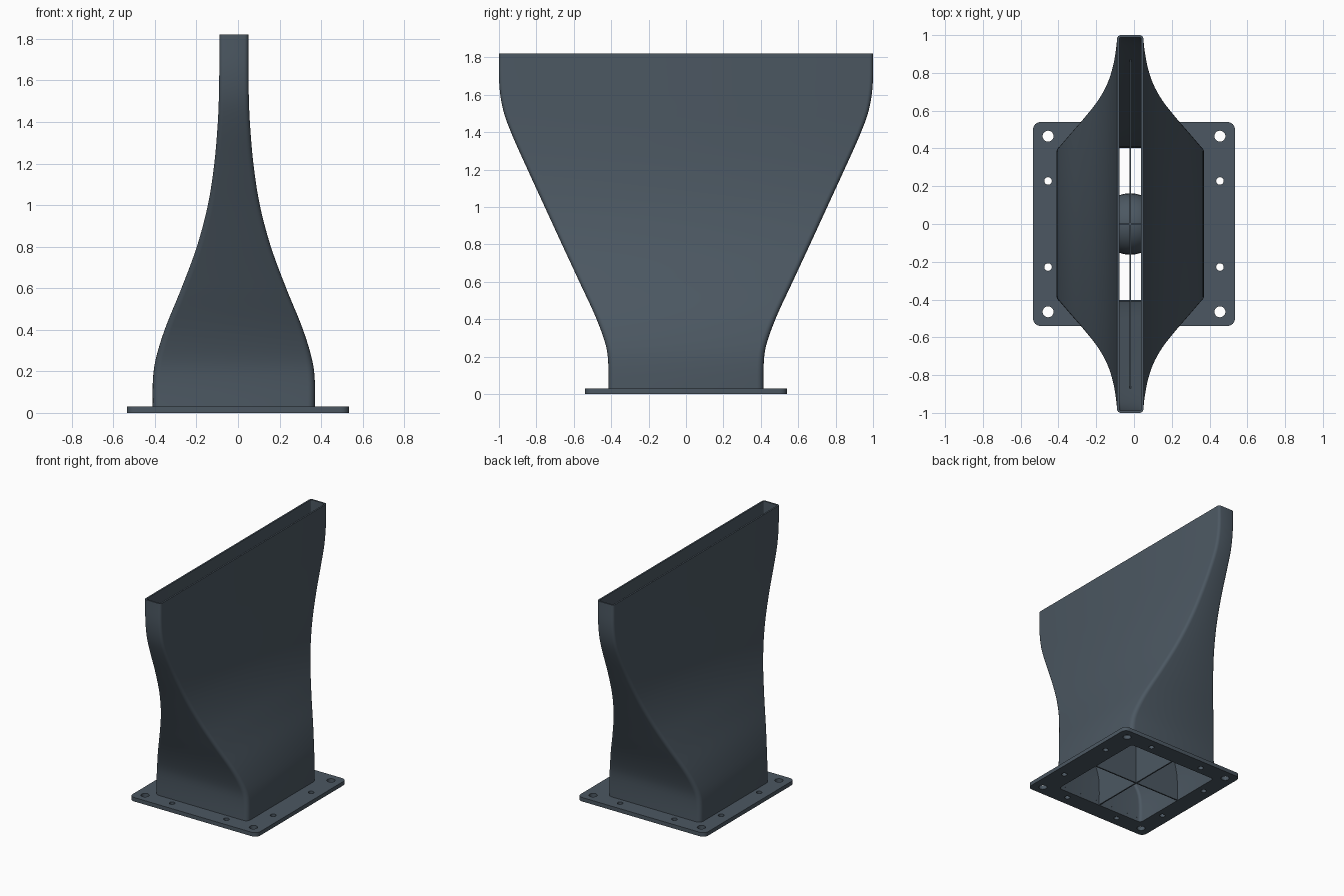
import bpy, bmesh, math
from mathutils import Vector

cube = bpy.data.objects.get("Cube")
if cube:
    bpy.data.objects.remove(cube, do_unlink=True)

CX = -0.02         # duct centre line, slightly off the flange centre
WALL = 0.012
FLANGE_T = 0.03
TOP = 1.82
VANE_TOP = 1.28

slate = bpy.data.materials.new("slate_grey")
slate.use_nodes = True
colour = (0.072, 0.097, 0.122, 1.0)
slate.diffuse_color = colour
bsdf = slate.node_tree.nodes["Principled BSDF"]
bsdf.inputs["Base Color"].default_value = colour
bsdf.inputs["Roughness"].default_value = 0.6

# Duct stations: height, half width in x, half width in y
STATIONS = [
    (0.0, 0.39, 0.415), (0.15, 0.39, 0.415), (0.25, 0.378, 0.426),
    (0.4, 0.333, 0.478), (0.6, 0.252, 0.57), (0.8, 0.178, 0.663),
    (1.0, 0.125, 0.755), (1.2, 0.094, 0.847), (1.4, 0.077, 0.936),
    (1.52, 0.072, 0.978), (1.65, 0.07, 0.998), (TOP, 0.07, 1.0),
]


def half_size(z):
    """Smoothly interpolated half widths of the duct at height z."""
    last = len(STATIONS) - 1
    i = 0
    while i < last - 1 and z > STATIONS[i + 1][0]:
        i += 1
    a, b = STATIONS[i], STATIONS[i + 1]
    before, after = STATIONS[max(i - 1, 0)], STATIONS[min(i + 2, last)]
    h = b[0] - a[0]
    t = (z - a[0]) / h
    out = []
    for k in (1, 2):
        m0 = (b[k] - before[k]) / (b[0] - before[0]) * h
        m1 = (after[k] - a[k]) / (after[0] - a[0]) * h
        out.append((2*t**3 - 3*t**2 + 1) * a[k] + (t**3 - 2*t**2 + t) * m0
                   + (3*t**2 - 2*t**3) * b[k] + (t**3 - t**2) * m1)
    return out


def rounded_rect(hx, hy, r, z, cx=0.0, steps=4):
    """Counter-clockwise rounded rectangle."""
    pts = []
    for q, (sx, sy) in enumerate([(1, 1), (-1, 1), (-1, -1), (1, -1)]):
        for s in range(steps + 1):
            a = math.pi / 2 * (q + s / steps)
            pts.append(Vector((cx + sx * (hx - r) + r * math.cos(a),
                               sy * (hy - r) + r * math.sin(a), z)))
    return pts


def circle(x, y, r, n=20):
    return [Vector((x + r * math.cos(2 * math.pi * i / n),
                    y + r * math.sin(2 * math.pi * i / n), 0)) for i in range(n)]


def finish(bm, name):
    bmesh.ops.recalc_face_normals(bm, faces=bm.faces[:])
    mesh = bpy.data.meshes.new(name)
    bm.to_mesh(mesh)
    bm.free()
    mesh.materials.append(slate)
    obj = bpy.data.objects.new(name, mesh)
    bpy.context.collection.objects.link(obj)
    bpy.ops.object.select_all(action='DESELECT')
    obj.select_set(True)
    bpy.context.view_layer.objects.active = obj
    bpy.ops.object.shade_smooth_by_angle(angle=math.radians(30))
    return obj


def duct_ring(z, inset):
    hx, hy = half_size(z)
    r = 0.035 - 0.015 * z / TOP - inset
    return rounded_rect(hx - inset, hy - inset, r, z, CX)


# Mounting flange: plate with the duct opening and bolt holes
loops = [rounded_rect(0.535, 0.54, 0.04, 0), duct_ring(0, WALL)]
for sx in (-1, 1):
    for sy in (-1, 1):
        loops.append(circle(sx * 0.455, sy * 0.465, 0.029))
        loops.append(circle(sx * 0.455, sy * 0.228, 0.02))
        loops.append(circle(sx * 0.228, sy * 0.465, 0.02))
bm = bmesh.new()
for loop in loops:
    verts = [bm.verts.new(p) for p in loop]
    for i, v in enumerate(verts):
        bm.edges.new((v, verts[i - 1]))
bmesh.ops.triangle_fill(bm, edges=bm.edges[:], use_beauty=True, normal=(0, 0, 1))
grown = bmesh.ops.extrude_face_region(bm, geom=bm.faces[:], use_keep_orig=True)
top_verts = [g for g in grown["geom"] if isinstance(g, bmesh.types.BMVert)]
bmesh.ops.translate(bm, verts=top_verts, vec=(0, 0, FLANGE_T))
finish(bm, "mounting_flange")

# Duct shell: up the outside, over the rim, down the inside
COUNT = 48
heights = [FLANGE_T + (TOP - FLANGE_T) * i / COUNT for i in range(COUNT + 1)]
bm = bmesh.new()
rings = [duct_ring(z, 0) for z in heights]
rings += [duct_ring(z, WALL) for z in reversed(heights)]
rings = [[bm.verts.new(p) for p in ring] for ring in rings]
for k, ring in enumerate(rings):
    below = rings[k - 1]
    for i in range(len(ring)):
        bm.faces.new((below[i - 1], below[i], ring[i], ring[i - 1]))
finish(bm, "duct_shell")


# Crossed flow vanes following the inside walls
def vane(name, axis):
    bm = bmesh.new()
    n = 28
    rows = []
    for i in range(n + 1):
        z = 0.004 + (VANE_TOP - 0.004) * i / n
        w = half_size(z)[axis] - WALL * 0.7
        row = []
        for along, across in ((-w, -1), (w, -1), (w, 1), (-w, 1)):
            t = across * 0.005
            p = (CX + along, t, z) if axis == 0 else (CX + t, along, z)
            row.append(bm.verts.new(p))
        rows.append(row)
    for low, high in zip(rows, rows[1:]):
        for i in range(4):
            bm.faces.new((low[i - 1], low[i], high[i], high[i - 1]))
    bm.faces.new(rows[0])
    bm.faces.new(rows[-1])
    finish(bm, name)


vane("cross_vane", 0)
vane("long_vane", 1)

# Round hub where the vanes meet
bm = bmesh.new()
bmesh.ops.create_uvsphere(bm, u_segments=32, v_segments=16, radius=0.163)
bmesh.ops.translate(bm, verts=bm.verts[:], vec=(CX, 0, 0.62))
finish(bm, "vane_hub")
